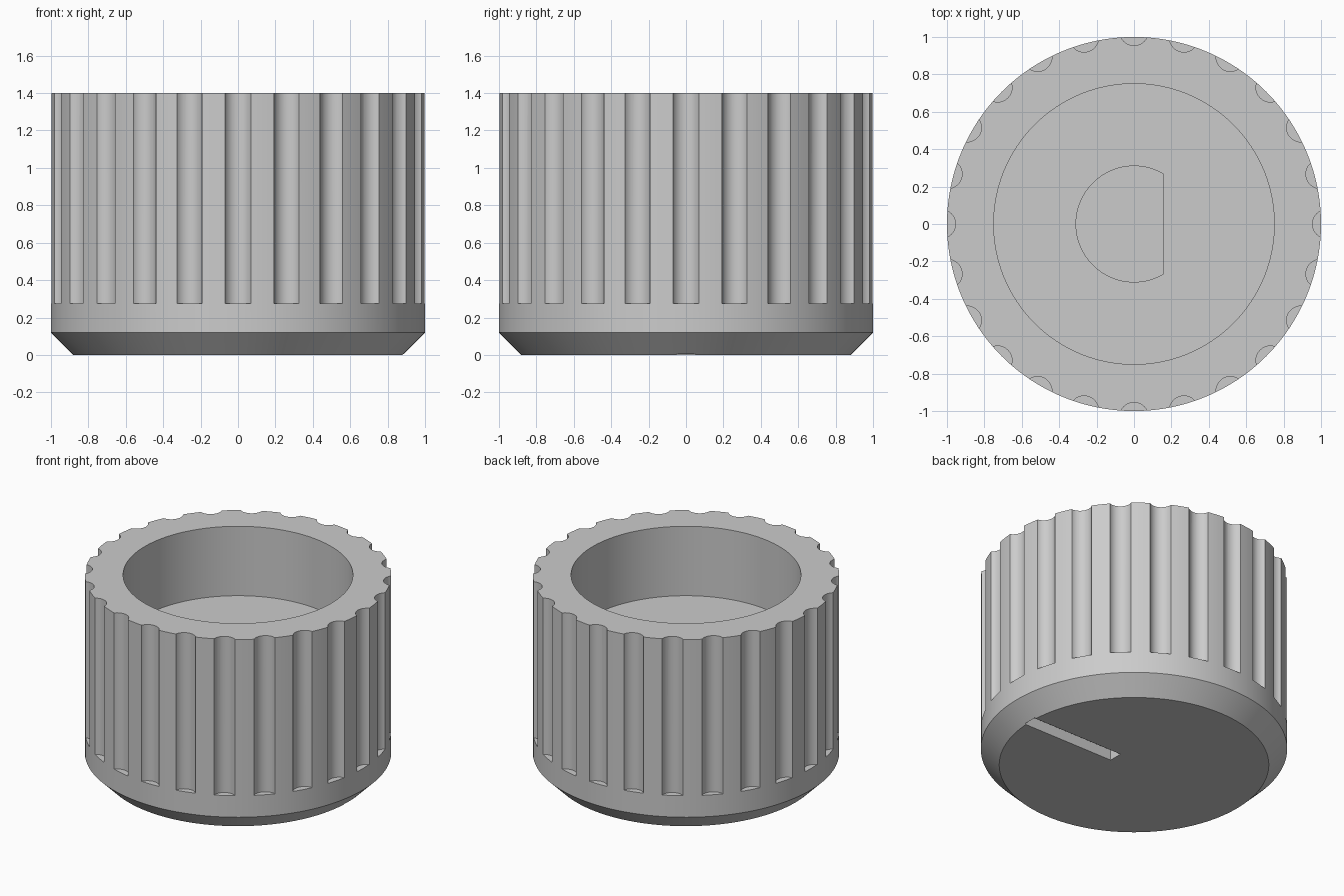
import bpy, bmesh, math
from mathutils import Matrix, Vector

if "Cube" in bpy.data.objects:
    bpy.data.objects.remove(bpy.data.objects["Cube"], do_unlink=True)

# One plain grey plastic
grey = bpy.data.materials.new("grey_plastic")
grey.use_nodes = True
colour = (0.6, 0.6, 0.6, 1)
grey.diffuse_color = colour
grey.node_tree.nodes["Principled BSDF"].inputs["Base Color"].default_value = colour

HEIGHT, FLOOR, FLUTES = 1.4, 0.9, 24


def make_object(name, bm):
    bmesh.ops.recalc_face_normals(bm, faces=bm.faces)
    mesh = bpy.data.meshes.new(name)
    bm.to_mesh(mesh)
    bm.free()
    mesh.materials.append(grey)
    obj = bpy.data.objects.new(name, mesh)
    bpy.context.collection.objects.link(obj)
    return obj


def lathe(name, profile, steps=192):
    """Spin a profile of (radius, z) points whose ends lie on the axis."""
    bm = bmesh.new()
    verts = [bm.verts.new((r, 0, z)) for r, z in profile]
    edges = [bm.edges.new(pair) for pair in zip(verts, verts[1:])]
    bmesh.ops.spin(bm, geom=verts + edges, cent=(0, 0, 0), axis=(0, 0, 1),
                   angle=math.tau, steps=steps, use_merge=True)
    bmesh.ops.remove_doubles(bm, verts=bm.verts, dist=1e-5)
    return make_object(name, bm)


def prism(bm, outline, bottom, top):
    """Extrude a flat outline of (x, y) points from bottom to top."""
    face = bm.faces.new([bm.verts.new((x, y, bottom)) for x, y in outline])
    new = bmesh.ops.extrude_face_region(bm, geom=[face])["geom"]
    moved = [v for v in new if isinstance(v, bmesh.types.BMVert)]
    bmesh.ops.translate(bm, verts=moved, vec=(0, 0, top - bottom))


def cut(target, name, bm):
    cutter = make_object(name, bm)
    mod = target.modifiers.new(name, "BOOLEAN")
    mod.operation, mod.solver, mod.object = "DIFFERENCE", "EXACT", cutter
    bpy.context.view_layer.objects.active = target
    bpy.ops.object.modifier_apply(modifier=mod.name)
    bpy.data.objects.remove(cutter, do_unlink=True)


# Chamfered cup with a wide open recess
knob = lathe("knob_body", [(0, 0), (0.88, 0), (1, 0.12), (1, HEIGHT),
                           (0.75, HEIGHT), (0.75, FLOOR), (0, FLOOR)])

# Grip flutes around the side
bm = bmesh.new()
for i in range(FLUTES):
    centre = Matrix.Rotation(math.tau * i / FLUTES, 3, "Z") @ Vector((1.031, 0, 0))
    ring = [math.tau * k / 40 for k in range(40)]
    prism(bm, [(centre.x + 0.077 * math.cos(a), centre.y + 0.077 * math.sin(a))
               for a in ring], 0.275, HEIGHT + 0.1)
cut(knob, "flute_cutter", bm)

# D-shaped shaft hole with its flat towards +x
bm = bmesh.new()
start = math.acos(0.5)
arc = [start + (math.tau - 2 * start) * k / 64 for k in range(65)]
prism(bm, [(0.31 * math.cos(a), 0.31 * math.sin(a)) for a in arc], 0.15, FLOOR + 0.1)
cut(knob, "shaft_hole_cutter", bm)

# Pointer slot in the underside
bm = bmesh.new()
prism(bm, [(0.157, -0.05), (0.885, -0.05), (0.885, 0.05), (0.157, 0.05)], -0.1, 0.075)
cut(knob, "pointer_slot_cutter", bm)

# Smooth curved walls, sharp rims
bpy.ops.object.select_all(action="DESELECT")
knob.select_set(True)
bpy.context.view_layer.objects.active = knob
bpy.ops.object.shade_smooth_by_angle(angle=math.radians(25))
